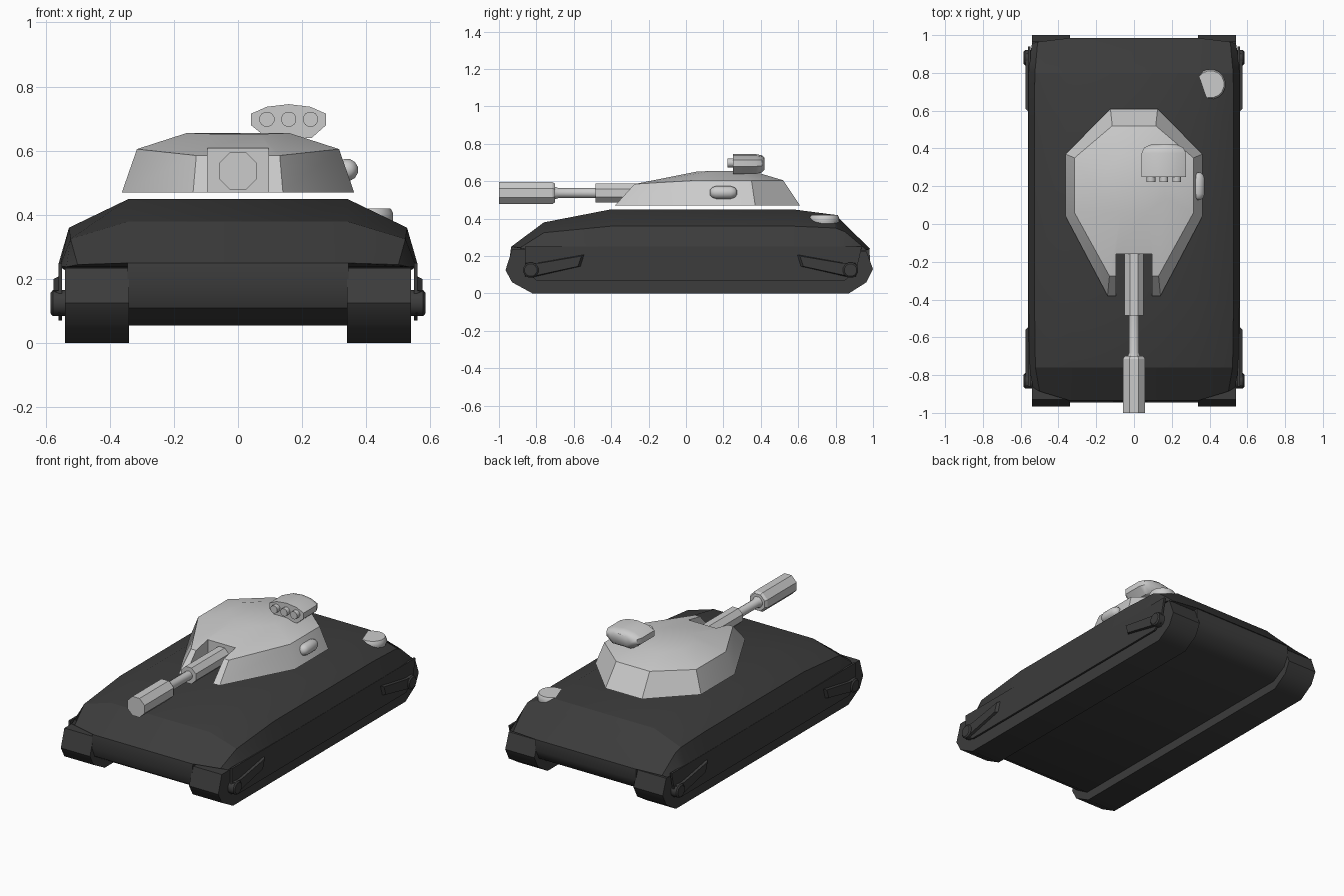
import bpy, bmesh, math
from mathutils import Vector

if "Cube" in bpy.data.objects:
    bpy.data.objects.remove(bpy.data.objects["Cube"])

dark = bpy.data.materials.new("dark_armour")
dark.diffuse_color = (0.045, 0.045, 0.045, 1)
dark.use_nodes = True
dark.node_tree.nodes["Principled BSDF"].inputs["Base Color"].default_value = dark.diffuse_color


def loft(name, loops, mat=None, smooth=None):
    """Skin a series of closed loops with equal point counts, capping both ends."""
    bm = bmesh.new()
    rings = [[bm.verts.new(p) for p in lp] for lp in loops]
    n = len(rings[0])
    for a, b in zip(rings, rings[1:]):
        for i in range(n):
            bm.faces.new((a[i], a[(i + 1) % n], b[(i + 1) % n], b[i]))
    bm.faces.new(rings[0])
    bm.faces.new(rings[-1])
    bmesh.ops.recalc_face_normals(bm, faces=bm.faces)
    me = bpy.data.meshes.new(name)
    bm.to_mesh(me)
    bm.free()
    ob = bpy.data.objects.new(name, me)
    bpy.context.collection.objects.link(ob)
    if mat:
        me.materials.append(mat)
    if smooth:
        bpy.ops.object.select_all(action='DESELECT')
        bpy.context.view_layer.objects.active = ob
        ob.select_set(True)
        bpy.ops.object.shade_smooth_by_angle(angle=math.radians(smooth))
    return ob


def slab(name, prof, x0, x1, mat=None, smooth=None):
    """Extrude a (y, z) profile along x."""
    return loft(name, [[(x, y, z) for y, z in prof] for x in (x0, x1)], mat, smooth)


def lathe(name, centre, axis, prof, n=16, mat=None, smooth=40):
    """Stack (distance, radius) rings along an axis."""
    q = Vector(axis).to_track_quat('Z', 'Y')
    loops = []
    for d, r in prof:
        ring = [(i + 0.5) * 2 * math.pi / n for i in range(n)]
        loops.append([Vector(centre) + q @ Vector((r * math.cos(a), r * math.sin(a), d))
                      for a in ring])
    return loft(name, loops, mat, smooth)


# Upper hull: station = y, top z, shoulder x/z, edge x/z, end sweep
stations = [(-.935, .25, .50, .245, .535, .238, .07),
            (-.76, .38, .522, .325, .555, .24, 0),
            (-.40, .45, .527, .36, .56, .245, 0),
            (.57, .45, .527, .36, .56, .245, 0),
            (.80, .42, .525, .35, .56, .245, 0),
            (.85, .37, .52, .33, .558, .24, 0),
            (.985, .238, .51, .234, .54, .228, -.03)]
loops = []
for y, zt, sx, sz, ex, ez, sw in stations:
    half = [(.34, y, zt), (sx, y + sw * .7, sz), (ex, y + sw, ez)]
    loops.append([(-x, a, z) for x, a, z in reversed(half)] + half)
loft("upper_hull", loops, dark, 25)

# Lower hull between the tracks
slab("lower_hull", [(-.935, .25), (-.945, .17), (-.92, .11), (-.83, .055), (.86, .055),
                    (.955, .11), (.985, .17), (.98, .24)], -.345, .345, dark, 35)

# Tracks, skirts, side arms and hubs
track = [(-.93, .235), (-.965, .125), (-.93, .06), (-.82, 0), (.87, 0),
         (.965, .06), (1.0, .13), (.965, .225)]
skirt = [(-.86, .25), (-.86, .12), (-.80, .07), (.85, .07), (.91, .12), (.94, .25)]
arm = [(-.86, .165), (-.79, .165), (-.54, .21), (-.56, .145), (-.80, .09), (-.86, .09)]
for s, side in ((1, "right"), (-1, "left")):
    slab(side + "_track", track, s * .34, s * .54, dark, 40)
    slab(side + "_skirt", skirt, s * .548, s * .56, dark)
    for f, end in ((1, "front"), (-1, "rear")):
        pts = [(.025 + f * (y - .025), z) for y, z in arm]
        cy = sum(p[0] for p in pts) / 6
        inner = [(s * .555, y, z) for y, z in pts]
        outer = [(s * .575, cy + (y - cy) * .9, .144 + (z - .144) * .85) for y, z in pts]
        loft(f"{side}_{end}_arm", [inner, outer], dark)
        lathe(f"{side}_{end}_hub", (s * .54, .025 - f * .855, .125), (s, 0, 0),
              [(0, .042), (.037, .042), (.044, .034)], 12, dark)

# Turret shell
def turret_loop(pts):
    return pts + [(-x, y, z) for x, y, z in reversed(pts)]

turret = loft("turret", [
    turret_loop([(.14, -.38, .47), (.362, .04, .47), (.362, .37, .47), (.125, .61, .47)]),
    turret_loop([(.13, -.275, .585), (.315, .06, .605), (.315, .35, .605), (.115, .52, .605)]),
    turret_loop([(.07, .06, .652), (.16, .14, .655), (.16, .27, .655), (.07, .37, .65)])])

# Notch in the turret front for the gun
cutter = slab("gun_slot_cutter", [(-.6, .4), (-.16, .4), (-.16, .8), (-.6, .8)], -.095, .095)
cutter.hide_render = True
cutter.hide_viewport = True
mod = turret.modifiers.new("gun_slot", 'BOOLEAN')
mod.object = cutter
mod.operation = 'DIFFERENCE'
mod.solver = 'EXACT'
bpy.context.view_layer.objects.active = turret
turret.select_set(True)
bpy.ops.object.modifier_apply(modifier="gun_slot")
bpy.data.objects.remove(cutter)
bpy.ops.object.select_all(action='DESELECT')
turret.select_set(True)
bpy.ops.object.shade_smooth_by_angle(angle=math.radians(30))

# Gun: octagonal sleeve, thin barrel, octagonal muzzle
c = (0, 0, .537)
lathe("gun_sleeve", c, (0, -1, 0), [(.15, .054), (.485, .054)], 8, None, None)
lathe("gun_barrel", c, (0, -1, 0), [(.47, .027), (.68, .027), (.715, .04)], 12)
lathe("gun_muzzle", c, (0, -1, 0), [(.70, .054), (.715, .064), (1.0, .064)], 8, None, None)

# Roof sensor pod with three lenses
pod = [(.04, .715), (.04, .68), (.09, .64), (.23, .64), (.275, .68), (.275, .715),
       (.225, .737), (.158, .745), (.09, .737)]
def pod_loop(y, k):
    return [(.158 + (x - .158) * k, y, .695 + (z - .695) * k) for x, z in pod]
loft("sensor_pod", [pod_loop(.25, 1), pod_loop(.375, 1), pod_loop(.405, .88),
                    pod_loop(.42, .6)], None, 40)
for i in range(3):
    lathe(f"sensor_lens_{i + 1}", (.09 + i * .068, .26, .698), (0, -1, 0),
          [(0, .024), (.038, .024)], 12)

# Capsule on the turret's right cheek
caps = [(-.072, .014), (-.06, .028), (-.04, .035), (.04, .035), (.06, .028), (.072, .014)]
lathe("cheek_capsule", (.34, .20, .54), (0, 1, 0), caps, 12, None, 60)

# Rear deck cap
lathe("deck_cap", (.405, .74, 0), (0, 0, 1),
      [(.32, .06), (.345, .067), (.385, .08), (.405, .08), (.42, .072)], 16)
